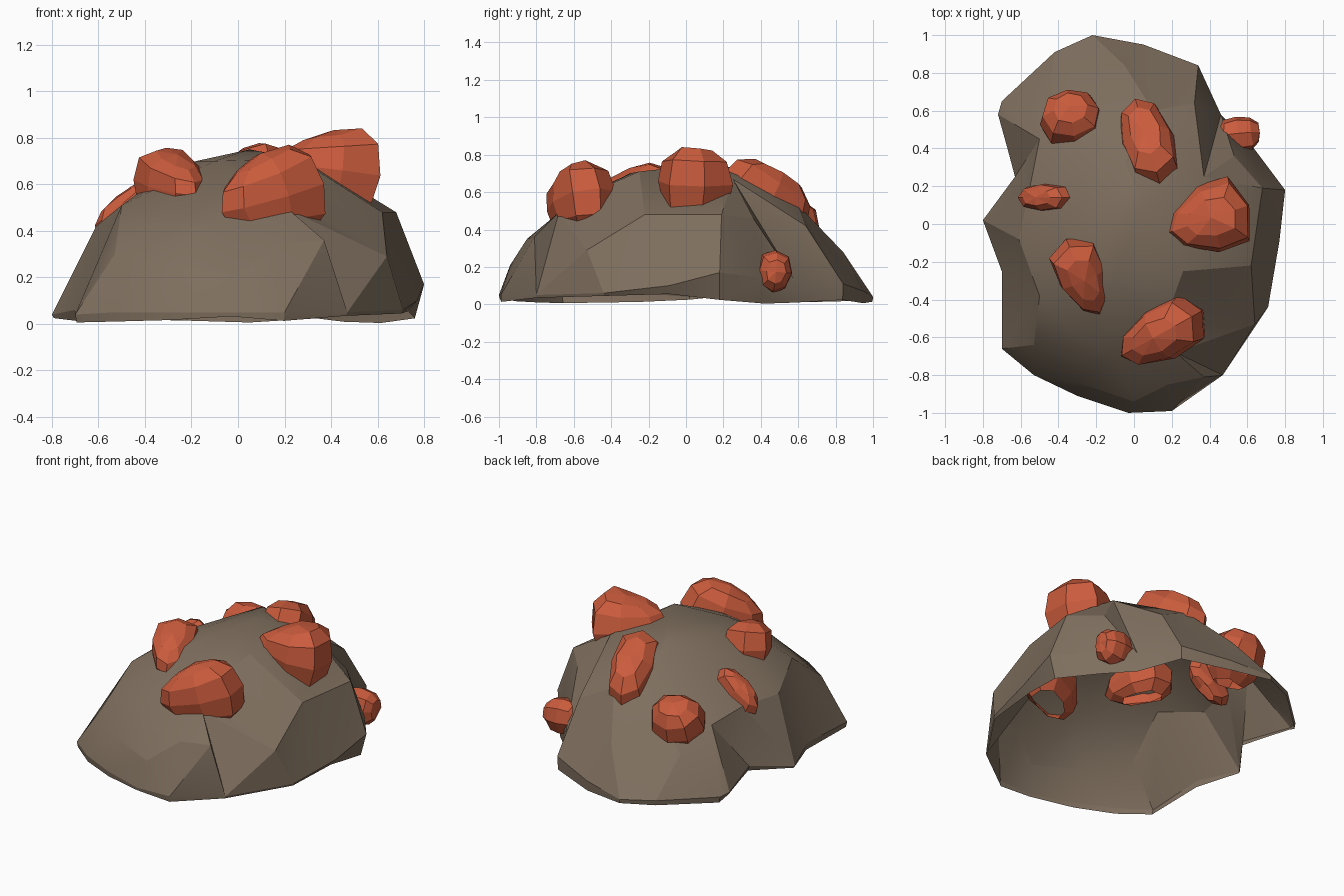
import bpy, bmesh, math, random
from mathutils import Vector, Matrix
from mathutils.geometry import delaunay_2d_cdt

random.seed(4)
if "Cube" in bpy.data.objects:
    bpy.data.objects.remove(bpy.data.objects["Cube"], do_unlink=True)


def make_material(name, colour):
    mat = bpy.data.materials.new(name)
    mat.use_nodes = True
    mat.diffuse_color = (*colour, 1)
    bsdf = mat.node_tree.nodes["Principled BSDF"]
    bsdf.inputs["Base Color"].default_value = (*colour, 1)
    bsdf.inputs["Roughness"].default_value = 0.9
    return mat


stone = make_material("brown stone", (0.21, 0.158, 0.112))
coral = make_material("coral orange", (0.59, 0.105, 0.046))


def add_object(name, bm, mat):
    mesh = bpy.data.meshes.new(name)
    bm.to_mesh(mesh)
    bm.free()
    mesh.materials.append(mat)
    obj = bpy.data.objects.new(name, mesh)
    bpy.context.collection.objects.link(obj)
    return obj


# Mound: widest outline and surface points, in hundredths
outline = [(-22, 100, 4), (5, 95, 7), (34, 84, 11), (46, 58, 13), (62, 42, 14),
           (80, 18, 17), (77, -9, 10), (71, -44, 6), (47, -80, 5), (20, -99, 5),
           (-3, -100, 5), (-30, -91, 5), (-53, -80, 5), (-70, -66, 4), (-70, -25, 6),
           (-80, 2, 4), (-63, 25, 8), (-67, 40, 7), (-72, 58, 6), (-70, 65, 5),
           (-42, 91, 5)]
surface = [(37, -81, 36), (64, -53, 29), (62, -22, 48), (68, 19, 48), (26, -25, 71),
           (-50, -38, 51), (-53, -64, 30), (-10, -30, 70), (0, -94, 21), (-30, -84, 25),
           (-10, -70, 45), (18, -85, 35), (22, -68, 49), (15, -55, 58), (-30, -60, 45),
           (37, 25, 67), (5, 12, 75), (-5, 32, 72), (53, 36, 46), (10, 60, 53),
           (32, 64, 42), (-5, 84, 28), (-20, 60, 46), (-45, 70, 28), (-50, 45, 39),
           (-55, 20, 43), (-61, -8, 42), (-35, 0, 62), (-18, -8, 70)]
points = [Vector(p) / 100 for p in outline + surface]
count = len(outline)
edges = [(i, (i + 1) % count) for i in range(count)]
flat = [p.xy for p in points]
verts, _, faces, origin, _, _ = delaunay_2d_cdt(flat, edges, [], 1, 0.0001)
bm = bmesh.new()
mound = [bm.verts.new((v.x, v.y, points[origin[i][0]].z)) for i, v in enumerate(verts)]
for face in faces:
    bm.faces.new([mound[i] for i in face])

# Ragged open skirt below the outline
rim = [e for e in bm.edges if e.is_boundary]
skirt = bmesh.ops.extrude_edge_only(bm, edges=rim)["geom"]
for v in (g for g in skirt if isinstance(g, bmesh.types.BMVert)):
    v.co.x *= 0.95 if v.co.x > 0.75 else 0.99
    v.co.y *= 0.997
    v.co.z = min(v.co.z - 0.015, random.uniform(0, 0.06))
bmesh.ops.recalc_face_normals(bm, faces=bm.faces)
if sum(f.normal.z for f in bm.faces) < 0:
    bmesh.ops.reverse_faces(bm, faces=bm.faces)
rock = add_object("rock_mound", bm, stone)
bpy.context.view_layer.objects.active = rock
rock.select_set(True)
bpy.ops.object.shade_smooth_by_angle(angle=math.radians(22))
rock.select_set(False)


# Lumps: open blocky domes set into the mound, narrowing towards the start
def add_lump(name, start, end, width, height, taper, up=(0, 0, 1)):
    start, end = Vector(start), Vector(end)
    along = (end - start).normalized()
    side = Vector(up).cross(along).normalized()
    normal = along.cross(side)
    frame = Matrix((along, side, normal)).transposed().to_4x4()
    frame.translation = (start + end) / 2
    bm = bmesh.new()
    bmesh.ops.create_uvsphere(bm, u_segments=8, v_segments=6, radius=1)
    low = [f for f in bm.faces if f.calc_center_median().z < -0.8]
    bmesh.ops.delete(bm, geom=low, context="FACES")
    for v in bm.verts:
        v.co = [math.copysign(abs(c) ** 0.85, c) for c in v.co]
        narrow = 1 - taper * (1 - v.co.x) / 2
        jitter = random.uniform(0.92, 1.04)
        v.co.x *= (end - start).length / 2
        v.co.y *= width * narrow * jitter
        v.co.z *= height * narrow * jitter
    bm.transform(frame)
    add_object(name, bm, coral)


add_lump("front_lump", (-0.07, -0.7, 0.48), (0.36, -0.46, 0.62), 0.19, 0.24, 0.4)
add_lump("left_lump", (0.17, -0.05, 0.69), (0.61, 0.1, 0.63), 0.26, 0.26, 0.6)
add_lump("right_front_lump", (-0.18, -0.48, 0.55), (-0.36, -0.08, 0.63), 0.19, 0.2, 0.55)
add_lump("right_small_lump", (-0.6, 0.14, 0.37), (-0.33, 0.14, 0.58), 0.08, 0.1, 0.1)
add_lump("back_right_lump", (-0.35, 0.69, 0.33), (-0.31, 0.41, 0.46), 0.175, 0.19, 0.1)
add_lump("back_lump", (0.01, 0.65, 0.44), (0.14, 0.2, 0.7), 0.165, 0.19, 0.2)
add_lump("back_left_lump", (0.55, 0.46, 0.06), (0.55, 0.48, 0.29), 0.105, 0.135, 0.15, (1, 0.1, 0))
